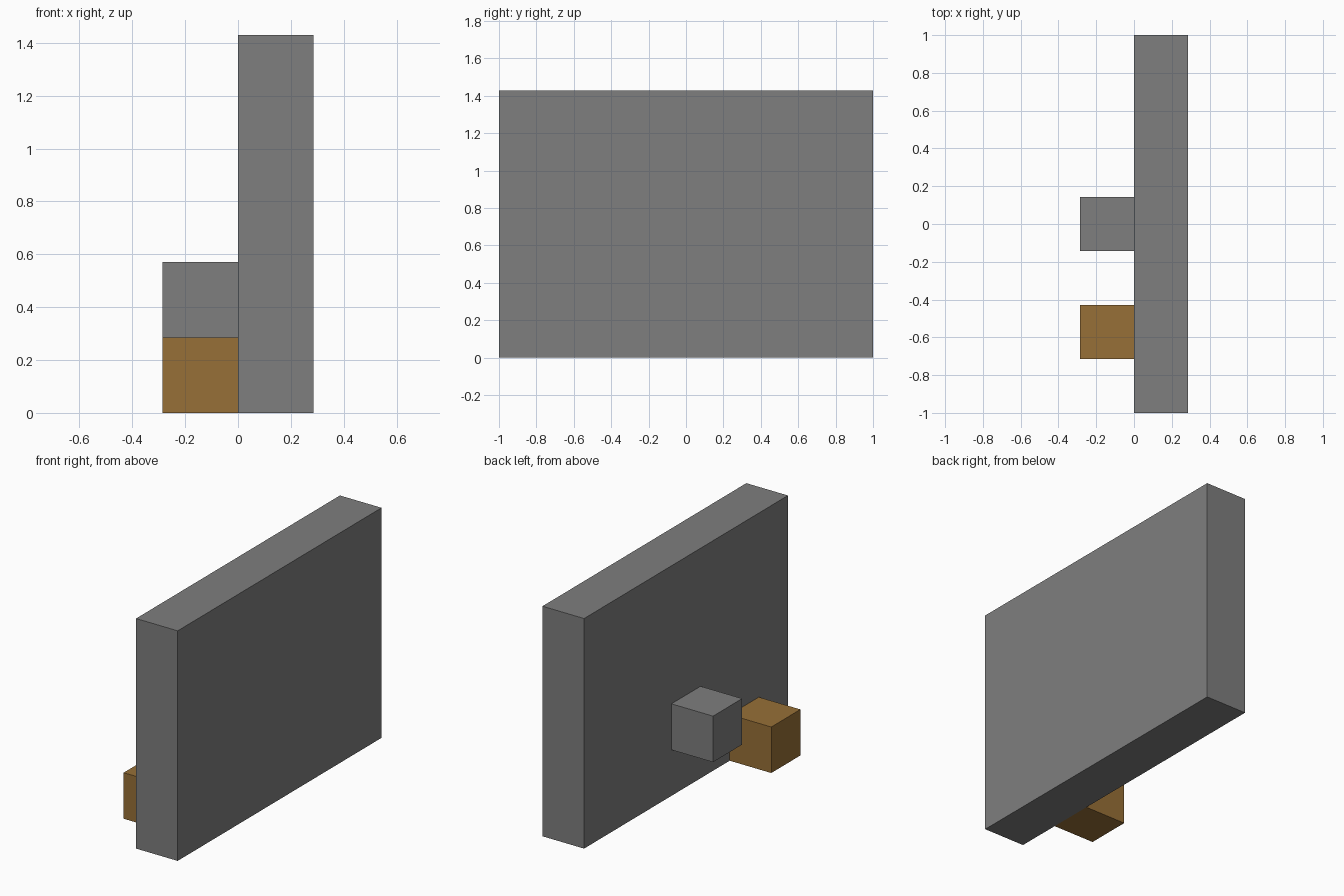
import bpy

# Remove the default cube
default = bpy.data.objects.get("Cube")
if default:
    bpy.data.objects.remove(default, do_unlink=True)

U = 2 / 7  # one block unit


def make_material(name, rgb):
    mat = bpy.data.materials.new(name)
    mat.use_nodes = True
    color = (*rgb, 1.0)
    mat.diffuse_color = color
    mat.node_tree.nodes["Principled BSDF"].inputs["Base Color"].default_value = color
    return mat


def add_block(name, center, size, mat):
    """Box with its centre and size given in block units."""
    bpy.ops.mesh.primitive_cube_add(size=1, location=[c * U for c in center])
    block = bpy.context.object
    block.name = name
    block.scale = [s * U for s in size]
    bpy.ops.object.transform_apply(location=False, rotation=False, scale=True)
    block.data.materials.append(mat)
    return block


grey = make_material("stone grey", (0.21, 0.21, 0.21))
brown = make_material("wood brown", (0.31, 0.16, 0.038))

# Tall slab
add_block("wall", (0.5, 0, 2.5), (1, 7, 5), grey)

# Blocks attached to the wall's right side
add_block("raised_block", (-0.5, 0, 1.5), (1, 1, 1), grey)
add_block("ground_block", (-0.5, -2, 0.5), (1, 1, 1), brown)
